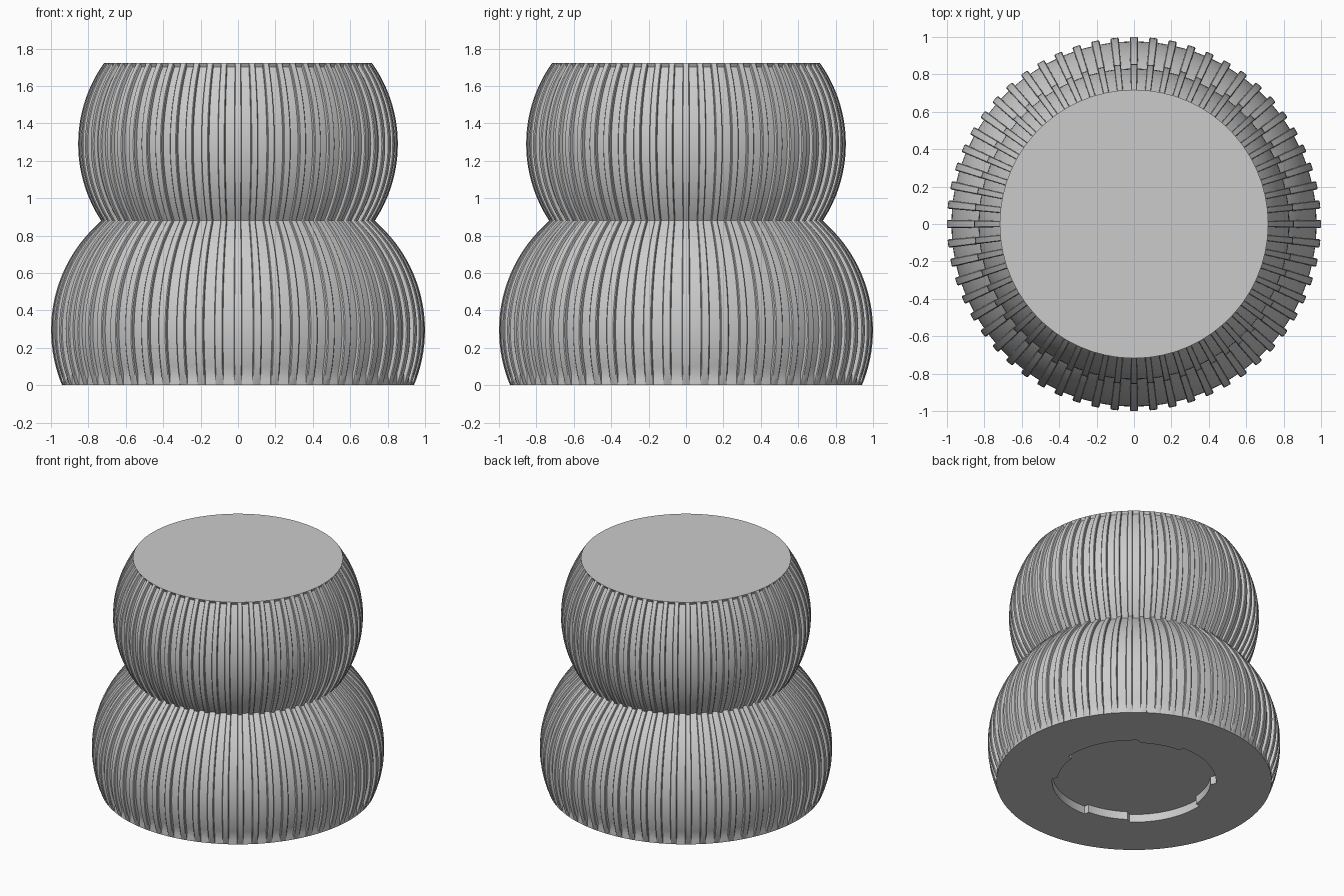
import bpy, bmesh, math

cube = bpy.data.objects.get("Cube")
if cube:
    bpy.data.objects.remove(cube, do_unlink=True)

RIBS = 60
HEIGHT, NECK = 1.722, 0.88
GROOVE = 0.024
RECESS = 0.06

grey = bpy.data.materials.new("light_grey")
grey.use_nodes = True
grey.diffuse_color = (0.6, 0.6, 0.6, 1)
grey.node_tree.nodes["Principled BSDF"].inputs["Base Color"].default_value = grey.diffuse_color


def bulge(z, mid, widest, radius):
    return widest - radius + math.sqrt(radius ** 2 - (z - mid) ** 2)


def rib_radius(z):
    # two stacked bulges that meet at the neck
    return min(1.0, bulge(z, 0.295, 1.0, 0.767)) if z <= NECK else bulge(z, 1.29, 0.855, 0.746)


def groove_depth(z):
    # grooves run out just before the base and the top rim
    return GROOVE * min(1, z / 0.06, (HEIGHT - z) / 0.02)


def recess_radius(angle):
    # four locking tabs narrow the socket
    offset = (math.degrees(angle) - 71 + 45) % 90 - 45
    return 0.525 if abs(offset) < 16 else 0.56


# Cross-section of one rib: position in the pitch, share of groove depth
section = [(-0.22, 1), (-0.215, 0.2), (-0.17, 0), (0.17, 0),
           (0.215, 0.2), (0.22, 1), (0.36, 1), (0.5, 1), (0.64, 1)]
columns = [(2 * math.pi * (i + f) / RIBS, d) for i in range(RIBS) for f, d in section]

# Heights, closer together where the grooves run out
heights = [0, 0.03, 0.06] + [0.06 + (NECK - 0.06) * i / 20 for i in range(1, 21)]
heights += [NECK + (HEIGHT - 0.02 - NECK) * i / 20 for i in range(1, 21)] + [HEIGHT]

bm = bmesh.new()


def ring(radius_at, z):
    return [bm.verts.new((radius_at(a, d) * math.cos(a), radius_at(a, d) * math.sin(a), z))
            for a, d in columns]


# Socket roof, socket wall, base, then the ribbed wall
rings = [ring(lambda a, d: recess_radius(a), RECESS), ring(lambda a, d: recess_radius(a), 0)]
for z in heights:
    rings.append(ring(lambda a, d: rib_radius(z) - groove_depth(z) * d, z))

n = len(columns)
for level, (low, high) in enumerate(zip(rings, rings[1:])):
    for i in range(n):
        j = (i + 1) % n
        face = bm.faces.new((low[i], low[j], high[j], high[i]))
        face.smooth = level > 1
bm.faces.new(rings[-1])
bm.faces.new(reversed(rings[0]))

mesh = bpy.data.meshes.new("ribbed_body")
bm.to_mesh(mesh)
bm.free()
mesh.materials.append(grey)
body = bpy.data.objects.new("ribbed_body", mesh)
bpy.context.collection.objects.link(body)

# Smooth along the bulges, crisp at rib edges and rims
bpy.ops.object.select_all(action="DESELECT")
body.select_set(True)
bpy.context.view_layer.objects.active = body
bpy.ops.object.shade_smooth_by_angle(angle=math.radians(30))
